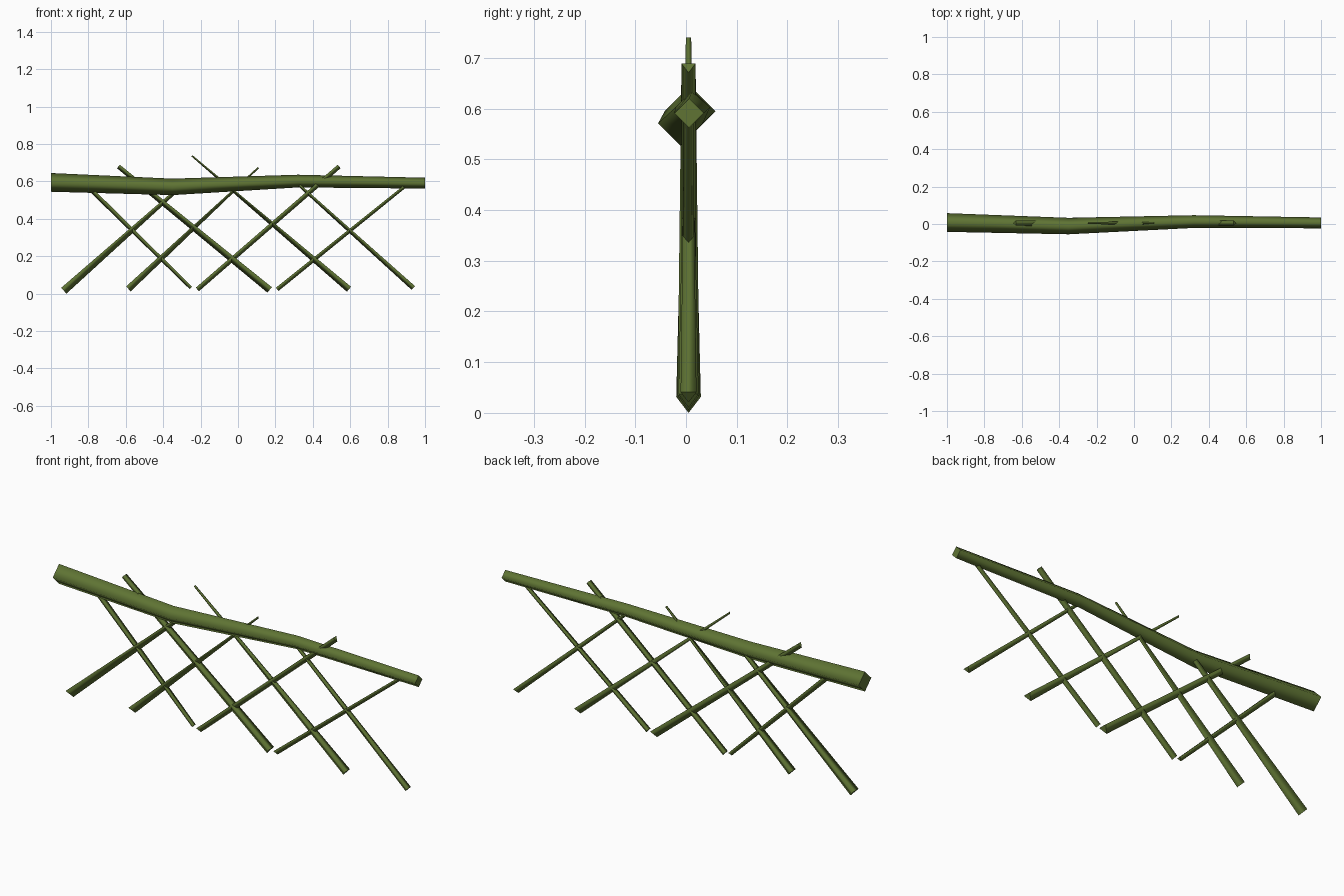
import bpy, bmesh, math
from mathutils import Vector

if "Cube" in bpy.data.objects:
    bpy.data.objects.remove(bpy.data.objects["Cube"])

green = bpy.data.materials.new("olive_wood")
green.diffuse_color = (0.115, 0.175, 0.034, 1)
green.use_nodes = True
green.node_tree.nodes["Principled BSDF"].inputs["Base Color"].default_value = green.diffuse_color


def loft(name, centres, radii, sides, axis, start):
    """Tapered bar: one ring of `sides` points per centre, square to axis."""
    axis = Vector(axis).normalized()
    side = Vector((0, 1, 0))
    up = axis.cross(side)
    if up.z < 0:
        up = -up
    bm = bmesh.new()
    rings = []
    for c, r in zip(centres, radii):
        ring = []
        for i in range(sides):
            a = start + 2 * math.pi * i / sides
            ring.append(bm.verts.new(Vector(c) + r * (math.cos(a) * side + math.sin(a) * up)))
        rings.append(ring)
    for a, b in zip(rings, rings[1:]):
        for i in range(sides):
            j = (i + 1) % sides
            bm.faces.new((a[i], a[j], b[j], b[i])).smooth = True
    # flat end caps with crisp rims
    for ring in (rings[0], rings[-1]):
        cap = bm.faces.new(ring)
        for e in cap.edges:
            e.smooth = False
    bmesh.ops.recalc_face_normals(bm, faces=bm.faces)
    me = bpy.data.meshes.new(name)
    bm.to_mesh(me)
    bm.free()
    me.materials.append(green)
    ob = bpy.data.objects.new(name, me)
    bpy.context.collection.objects.link(ob)
    return ob


# top rail: slightly bent, four-sided, thinner to the right
loft("top_rail",
     [(-1, 0.008, 0.595), (-0.35, -0.011, 0.571), (0.32, 0.013, 0.602), (1, 0.006, 0.591)],
     [0.05, 0.044, 0.034, 0.029], 4, (1, 0, 0), 0)

# crossed stakes: bottom x, bottom z, bottom radius, top x, top z, top radius
stakes = [
    (-0.936, 0.021, 0.028, -0.335, 0.550, 0.013),
    (-0.590, 0.030, 0.024, 0.108, 0.675, 0.006),
    (-0.220, 0.026, 0.017, 0.538, 0.683, 0.016),
    (0.207, 0.026, 0.015, 0.890, 0.575, 0.011),
    (-0.250, 0.033, 0.012, -0.790, 0.565, 0.016),
    (0.173, 0.025, 0.025, -0.637, 0.683, 0.016),
    (0.597, 0.028, 0.023, -0.245, 0.738, 0.006),
    (0.940, 0.034, 0.018, 0.330, 0.580, 0.010),
]
# three-sided, flat side up and ridge down
for n, (bx, bz, br, tx, tz, tr) in enumerate(stakes, 1):
    loft(f"stake_{n}", [(bx, 0.005, bz), (tx, 0.005, tz)], [br, tr], 3,
         (tx - bx, 0, tz - bz), -math.pi / 2)
